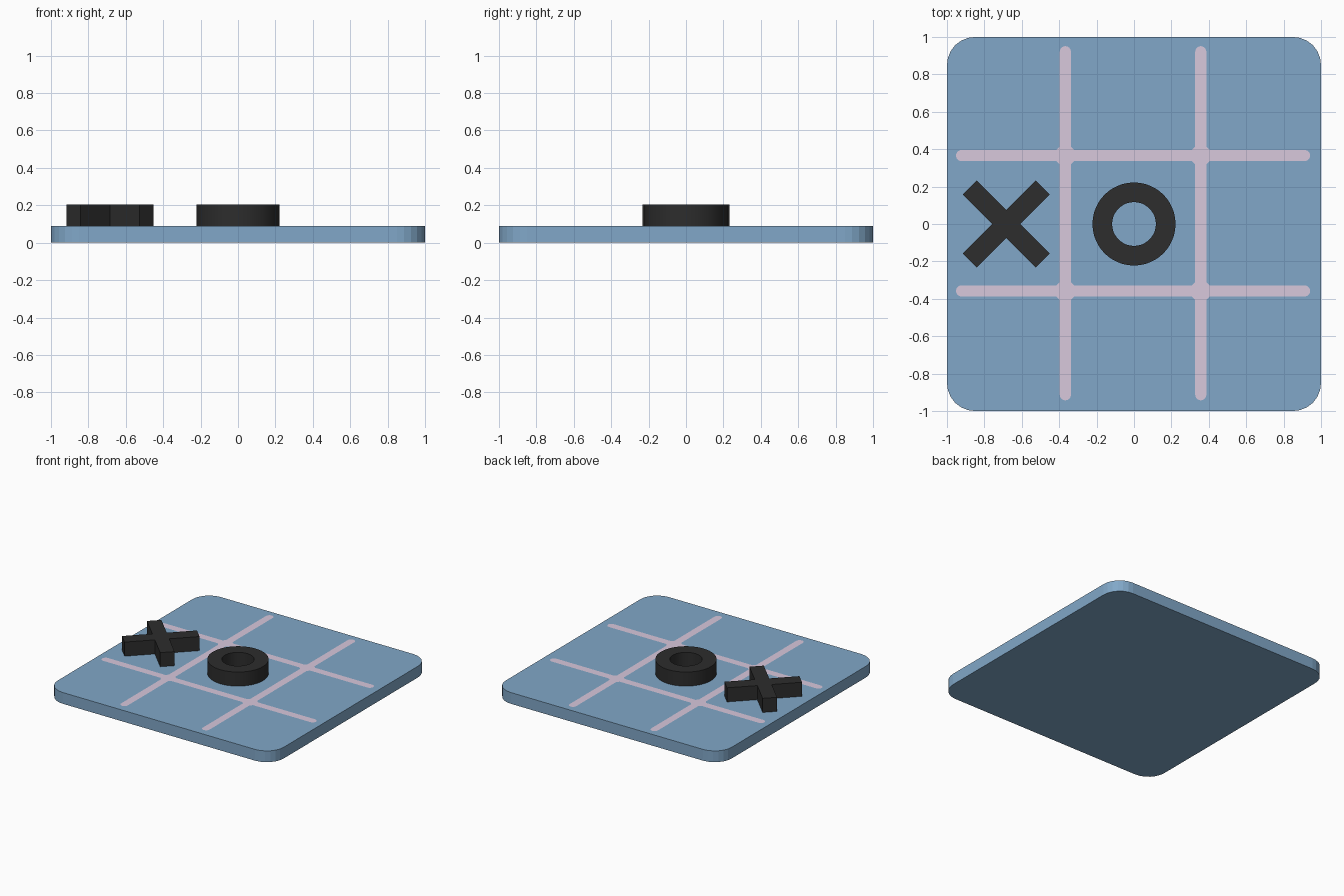
import bpy, bmesh, math
from mathutils import Matrix

if "Cube" in bpy.data.objects:
    bpy.data.objects.remove(bpy.data.objects["Cube"])

BOARD_TOP, PIECE_TOP = 0.09, 0.203


def material(name, rgb):
    mat = bpy.data.materials.new(name)
    mat.diffuse_color = (*rgb, 1)
    mat.use_nodes = True
    mat.node_tree.nodes["Principled BSDF"].inputs["Base Color"].default_value = mat.diffuse_color
    return mat


def finish(name, bm, mat, smooth=False):
    mesh = bpy.data.meshes.new(name)
    bm.to_mesh(mesh)
    bm.free()
    mesh.materials.append(mat)
    obj = bpy.data.objects.new(name, mesh)
    bpy.context.collection.objects.link(obj)
    if smooth:
        bpy.context.view_layer.objects.active = obj
        obj.select_set(True)
        bpy.ops.object.shade_smooth_by_angle(angle=math.radians(30))
        obj.select_set(False)
    return obj


def polygon(bm, points, z):
    return bm.faces.new([bm.verts.new((x, y, z)) for x, y in points])


def prism(name, points, z0, z1, mat):
    bm = bmesh.new()
    face = polygon(bm, points, z0)
    new = bmesh.ops.extrude_face_region(bm, geom=[face])["geom"]
    top = [v for v in new if isinstance(v, bmesh.types.BMVert)]
    bmesh.ops.translate(bm, verts=top, vec=(0, 0, z1 - z0))
    if not any(f.normal.z < 0 and f.calc_center_median().z <= z0 for f in bm.faces):
        # close the underside if extrusion consumed the base face
        pass
    bmesh.ops.recalc_face_normals(bm, faces=bm.faces)
    return finish(name, bm, mat)


def arc(cx, cy, r, start, sweep, n):
    return [(cx + r * math.cos(math.radians(start + sweep * i / n)),
             cy + r * math.sin(math.radians(start + sweep * i / n))) for i in range(n + 1)]


blue = material("board_blue", (0.22, 0.39, 0.58))
pink = material("line_pink", (0.69, 0.58, 0.72))
black = material("piece_black", (0.026, 0.026, 0.026))

# Board with rounded corners
R = 0.15
outline = []
for k, (sx, sy) in enumerate([(1, 1), (-1, 1), (-1, -1), (1, -1)]):
    outline += arc(sx * (1 - R), sy * (1 - R), R, 90 * k, 90, 6)
prism("board", outline, 0, BOARD_TOP, blue)

# Grid lines: octagonal crossings joined by strips, with round outer ends
P, W, C, END = 0.362, 0.03, 0.048, 0.947
bm = bmesh.new()
for k in range(4):
    first = len(bm.verts)
    polygon(bm, [(P + x, P + y) for x, y in
                 [(C, -W), (C, W), (W, C), (-W, C), (-C, W), (-C, -W), (-W, -C), (W, -C)]], 0)
    polygon(bm, [(P - W, C - P), (P + W, C - P), (P + W, P - C), (P - W, P - C)], 0)
    for s in (-1, 1):
        polygon(bm, [(P + C, s * P - W)] + arc(END - W, s * P, W, -90, 180, 8)
                + [(P + C, s * P + W)], 0)
    bm.verts.ensure_lookup_table()
    bmesh.ops.rotate(bm, verts=bm.verts[first:], cent=(0, 0, 0),
                     matrix=Matrix.Rotation(math.pi / 2 * k, 3, 'Z'))
bmesh.ops.remove_doubles(bm, verts=bm.verts, dist=0.0005)
bmesh.ops.translate(bm, verts=bm.verts, vec=(-0.005, 0.004, BOARD_TOP + 0.001))
finish("grid_lines", bm, pink)

# Cross piece: plus outline turned 45 degrees
L, H = 0.276, 0.053
cross = []
for k in range(4):
    a = math.radians(45 + 90 * k)
    for x, y in [(L, -H), (L, H), (H, H)]:
        cross.append((-0.684 + x * math.cos(a) - y * math.sin(a),
                      x * math.sin(a) + y * math.cos(a)))
prism("cross_piece", cross, BOARD_TOP, PIECE_TOP, black)

# Ring piece: rectangular section spun around z
bm = bmesh.new()
section = [(0.117, BOARD_TOP), (0.222, BOARD_TOP), (0.222, PIECE_TOP), (0.117, PIECE_TOP)]
verts = [bm.verts.new((r, 0, z)) for r, z in section]
edges = [bm.edges.new((verts[i], verts[(i + 1) % 4])) for i in range(4)]
bmesh.ops.spin(bm, geom=verts + edges, cent=(0, 0, 0), axis=(0, 0, 1),
               angle=2 * math.pi, steps=48, use_merge=True)
bmesh.ops.remove_doubles(bm, verts=bm.verts, dist=0.0005)
bmesh.ops.recalc_face_normals(bm, faces=bm.faces)
finish("ring_piece", bm, black, smooth=True)
